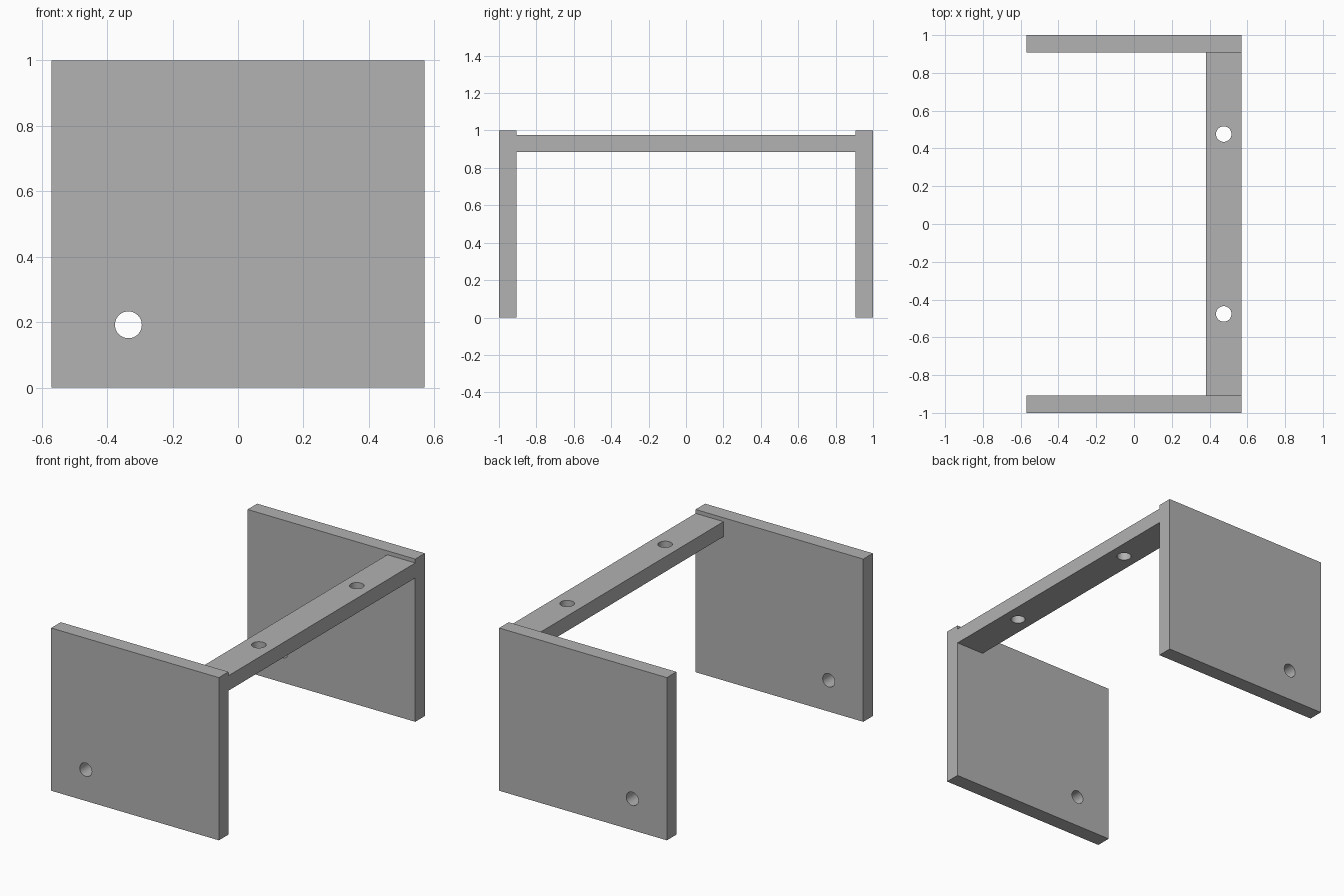
import bpy
import math

cube = bpy.data.objects.get("Cube")
if cube:
    bpy.data.objects.remove(cube, do_unlink=True)

grey = bpy.data.materials.new("plain grey")
grey.use_nodes = True
colour = (0.445, 0.445, 0.445, 1)
grey.diffuse_color = colour
grey.node_tree.nodes["Principled BSDF"].inputs["Base Color"].default_value = colour

HALF_WIDTH = 0.57
PANEL = 0.093          # panel thickness
HOLE_RADIUS = 0.041


def box(name, low, high):
    """Box between two opposite corners."""
    centre = [(a + b) / 2 for a, b in zip(low, high)]
    bpy.ops.mesh.primitive_cube_add(size=1, location=centre)
    part = bpy.context.object
    part.name = name
    part.scale = [b - a for a, b in zip(low, high)]
    bpy.ops.object.transform_apply(location=False, rotation=False, scale=True)
    part.data.materials.append(grey)
    return part


def drill(part, centre, rotation=(0, 0, 0)):
    """Cut a round through hole."""
    bpy.ops.mesh.primitive_cylinder_add(
        vertices=48, radius=HOLE_RADIUS, depth=0.3, location=centre, rotation=rotation)
    cutter = bpy.context.object
    cutter.name = part.name + "_hole_cutter"
    cutter.data.materials.append(grey)
    cut = part.modifiers.new("hole", "BOOLEAN")
    cut.object = cutter
    cut.solver = "EXACT"
    bpy.context.view_layer.objects.active = part
    bpy.ops.object.modifier_apply(modifier=cut.name)
    bpy.data.objects.remove(cutter, do_unlink=True)


def smooth_holes(part):
    bpy.ops.object.select_all(action="DESELECT")
    part.select_set(True)
    bpy.context.view_layer.objects.active = part
    bpy.ops.object.shade_smooth_by_angle(angle=math.radians(30))


# Upright end panels, each with one hole near the lower right corner
for name, side in (("front_panel", -1), ("back_panel", 1)):
    y0, y1 = sorted((side, side * (1 - PANEL)))
    panel = box(name, (-HALF_WIDTH, y0, 0), (HALF_WIDTH, y1, 1))
    drill(panel, (-0.335, side * (1 - PANEL / 2), 0.192), (math.pi / 2, 0, 0))
    smooth_holes(panel)

# Cross bar joining the panels, just below their top edges
reach = 1 - PANEL
bar = box("cross_bar", (0.38, -reach, 0.884), (HALF_WIDTH, reach, 0.976))
for side in (-1, 1):
    drill(bar, (0.475, side * 0.476, 0.93))
smooth_holes(bar)
